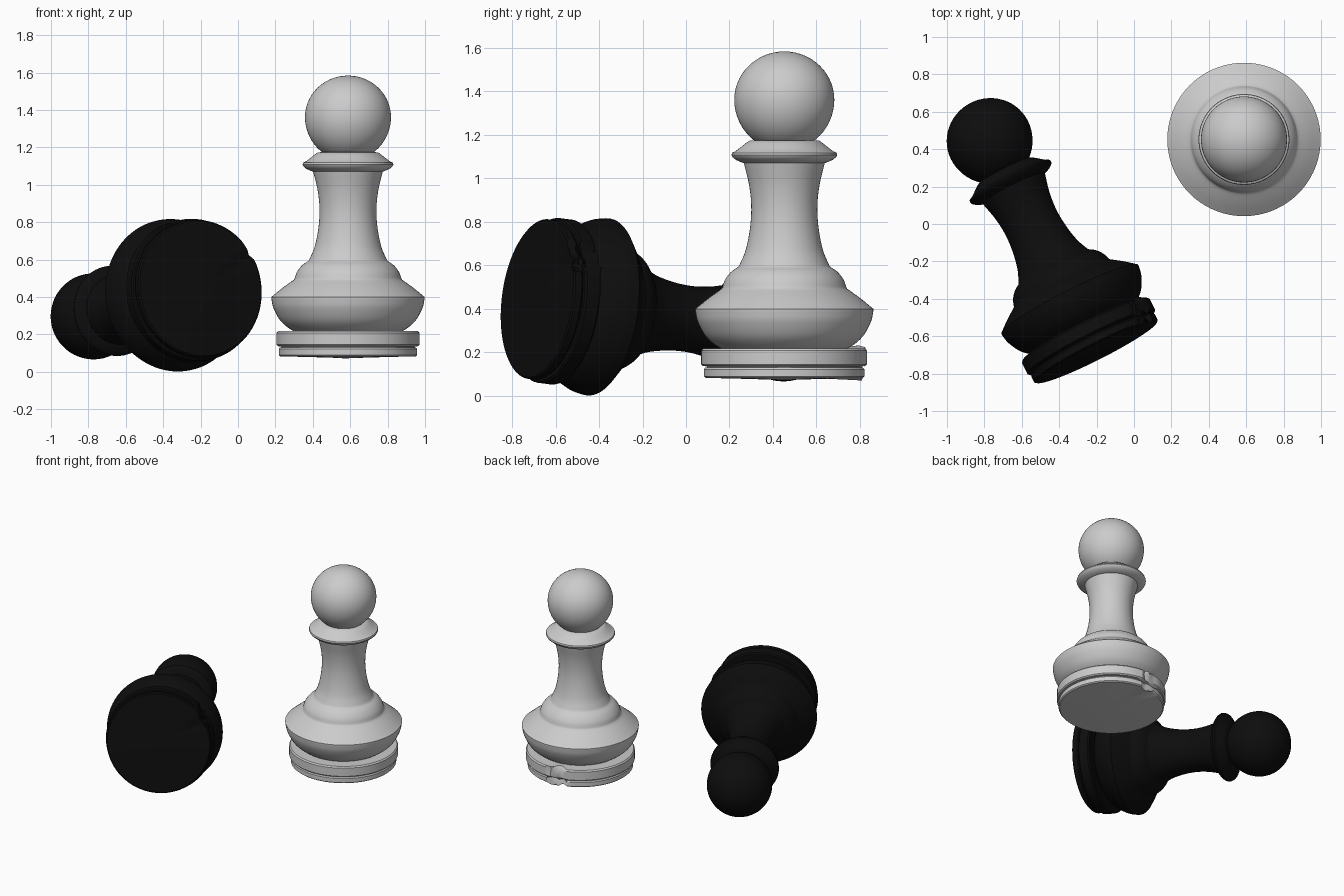
import bpy, bmesh, math, random
from mathutils import Vector, Matrix

if "Cube" in bpy.data.objects:
    bpy.data.objects.remove(bpy.data.objects["Cube"])

SEGS = 72
random.seed(4)


def material(name, v):
    m = bpy.data.materials.new(name)
    m.diffuse_color = (v, v, v, 1)
    m.use_nodes = True
    m.node_tree.nodes["Principled BSDF"].inputs["Base Color"].default_value = m.diffuse_color
    return m


def smooth_curve(pts, n=5):
    """Catmull-Rom curve through a few profile points."""
    p = [Vector(q) for q in pts]
    p = [2 * p[0] - p[1]] + p + [2 * p[-1] - p[-2]]
    out = []
    for i in range(1, len(p) - 2):
        a, b, c, d = p[i - 1:i + 3]
        for k in range(n):
            t = k / n
            out.append(0.5 * (2 * b + (c - a) * t + (2 * a - 5 * b + 4 * c - d) * t * t
                              + (3 * b - a - 3 * c + d) * t ** 3))
    return [tuple(q) for q in out] + [tuple(pts[-1])]


def lathe(name, profile, mat, matrix, chipped=False):
    """Spin an (r, z) profile, listed from bottom to top, around z."""
    bm = bmesh.new()
    rings = []
    for r, z in profile:
        if r < 1e-4:
            rings.append([bm.verts.new((0, 0, z))])
        else:
            rings.append([bm.verts.new((r * math.cos(2 * math.pi * i / SEGS),
                                        r * math.sin(2 * math.pi * i / SEGS), z))
                          for i in range(SEGS)])
    for a, b in zip(rings, rings[1:]):
        for i in range(SEGS):
            j = (i + 1) % SEGS
            quad = [a[i % len(a)], a[j % len(a)], b[j % len(b)], b[i % len(b)]]
            face = list(dict.fromkeys(quad))
            if len(face) > 2:
                bm.faces.new(face)
    # chipped rim on one side of the base
    if chipped:
        for v in bm.verts:
            r = v.co.xy.length
            if r > 0.3 and abs(math.atan2(v.co.y, v.co.x) - math.radians(98)) < 0.2:
                k = 1 - random.uniform(0, 0.07)
                v.co.x *= k
                v.co.y *= k
                v.co.z += random.uniform(-0.015, 0.015)
    bmesh.ops.recalc_face_normals(bm, faces=bm.faces)
    me = bpy.data.meshes.new(name)
    bm.to_mesh(me)
    bm.free()
    me.materials.append(mat)
    ob = bpy.data.objects.new(name, me)
    bpy.context.collection.objects.link(ob)
    ob.matrix_world = matrix
    bpy.context.view_layer.objects.active = ob
    ob.select_set(True)
    bpy.ops.object.shade_smooth_by_angle(angle=math.radians(35))
    ob.select_set(False)


def pawn(prefix, mat, matrix):
    # two stacked base discs with a groove between
    base = [(0, .073), (.2, .079), (.362, .083), (.37, .09), (.37, .122), (.364, .13),
            (.355, .132), (.355, .136), (.374, .137), (.382, .145),
            (.382, .208), (.374, .218), (.2, .219), (0, .219)]
    lathe(prefix + "_base", base, mat, matrix, chipped=True)
    # swelling foot, stepped shoulder and waisted stem
    foot = smooth_curve([(.25, .205), (.302, .224), (.36, .272), (.398, .34), (.41, .393)])
    flare = smooth_curve([(.41, .4), (.35, .449), (.29, .492)])
    shoulder = smooth_curve([(.286, .497), (.272, .535), (.245, .57), (.212, .593)])
    stem = smooth_curve([(.207, .6), (.178, .67), (.158, .77), (.152, .87),
                         (.162, .97), (.187, 1.075)])
    lathe(prefix + "_body", [(0, .205)] + foot + flare + shoulder + stem + [(0, 1.076)],
          mat, matrix)
    # collar under the head
    collar = [(0, 1.07), (.187, 1.07), (.222, 1.085), (.238, 1.098), (.243, 1.108),
              (.24, 1.118), (.225, 1.125), (.205, 1.14), (.18, 1.16), (.16, 1.174), (0, 1.176)]
    lathe(prefix + "_collar", collar, mat, matrix)
    # ball head
    head = []
    for i in range(29):
        a = math.pi * (i / 28 - 0.5)
        head.append((.23 * math.cos(a), 1.362 + (.222 if a > 0 else .235) * math.sin(a)))
    lathe(prefix + "_head", head, mat, matrix)


white = material("pale grey", 0.6)
black = material("black", 0.004)

# standing piece
pawn("light_pawn", white, Matrix.Translation((.588, .452, 0)))

# toppled piece, resting on its foot and tilted towards its head
axis = Vector((-.447, .886, -.117)).normalized()
side = axis.cross(Vector((0, 0, 1))).normalized()
up = side.cross(axis)
chip = (side * .276 + up * .235).normalized()
rot = Matrix((chip.cross(axis), chip, axis)).transposed().to_4x4()
head_centre = Vector((-.771, .445, .297))
pawn("dark_pawn", black, Matrix.Translation(head_centre - axis * 1.357) @ rot)
